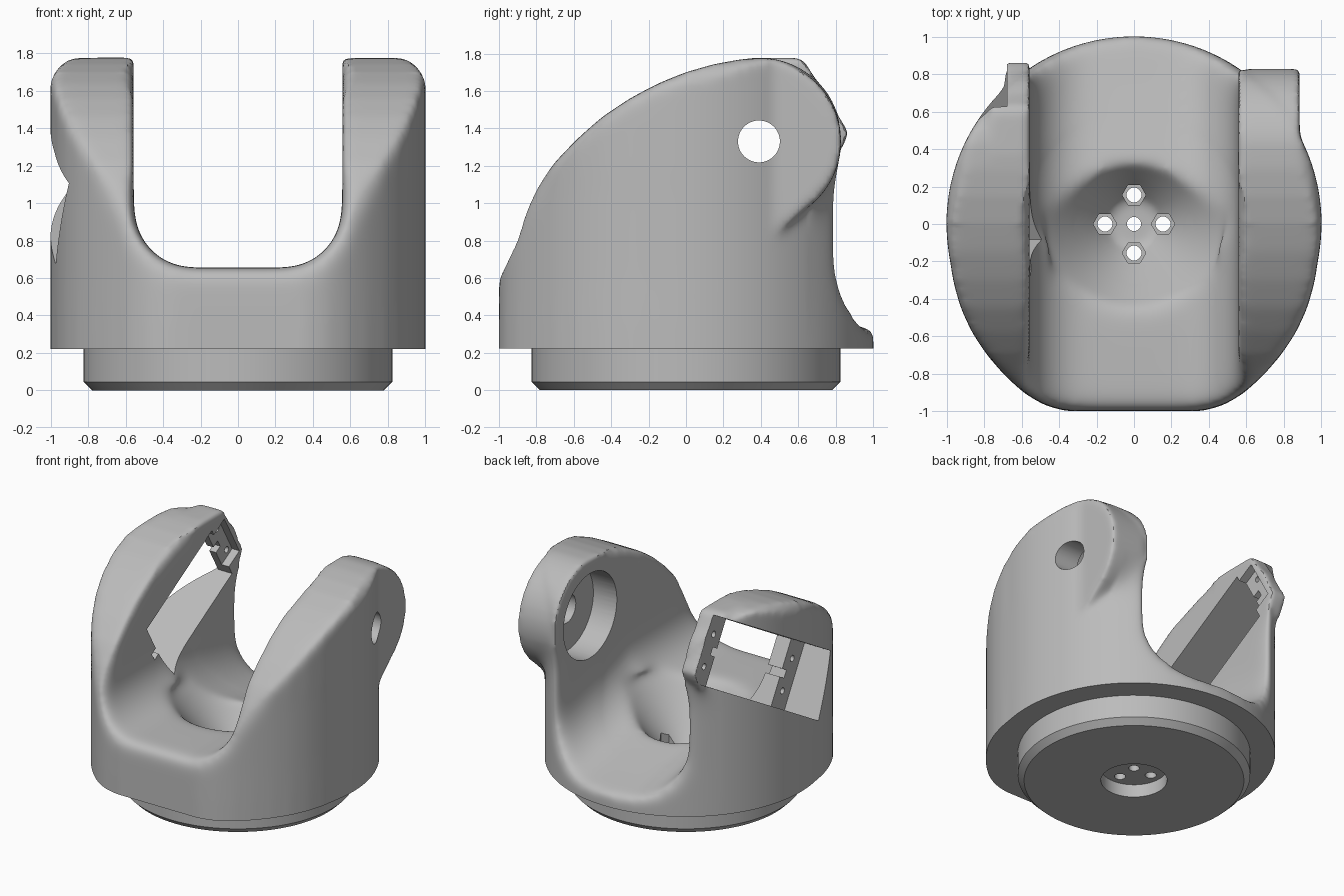
import bpy, bmesh
from math import sin, cos, pi, radians, hypot
from mathutils import Matrix, Vector

if "Cube" in bpy.data.objects:
    bpy.data.objects.remove(bpy.data.objects["Cube"], do_unlink=True)

grey = bpy.data.materials.new("plain_grey")
grey.use_nodes = True
grey.diffuse_color = (0.5, 0.5, 0.5, 1)
grey.node_tree.nodes["Principled BSDF"].inputs["Base Color"].default_value = (0.5, 0.5, 0.5, 1)

PIVOT_Y, PIVOT_Z, BOSS_R = 0.39, 1.33, 0.44
WALL = 0.557         # half width of the channel
SERVO = Matrix.Translation((0, PIVOT_Y, PIVOT_Z)) @ Matrix.Rotation(radians(30), 4, 'X')


def make(name, bm):
    bmesh.ops.recalc_face_normals(bm, faces=bm.faces)
    mesh = bpy.data.meshes.new(name)
    bm.to_mesh(mesh)
    bm.free()
    obj = bpy.data.objects.new(name, mesh)
    bpy.context.collection.objects.link(obj)
    return obj


def loft(name, rings):
    """Closed solid through rings of equal point count."""
    bm = bmesh.new()
    vs = [[bm.verts.new(p) for p in ring] for ring in rings]
    n = len(vs[0])
    for a, b in zip(vs, vs[1:]):
        for i in range(n):
            bm.faces.new((a[i], a[(i + 1) % n], b[(i + 1) % n], b[i]))
    bm.faces.new(vs[0])
    bm.faces.new(vs[-1])
    return make(name, bm)


def prism(name, pts, axis, lo, hi):
    place = {'X': lambda p, d: (d, p[0], p[1]),
             'Y': lambda p, d: (p[0], d, p[1]),
             'Z': lambda p, d: (p[0], p[1], d)}[axis]
    return loft(name, [[place(p, d) for p in pts] for d in (lo, hi)])


def arc(cx, cy, r, a0, a1, n):
    return [(cx + r * cos(radians(a0 + (a1 - a0) * i / n)),
             cy + r * sin(radians(a0 + (a1 - a0) * i / n))) for i in range(n + 1)]


def disc(name, cx, cy, r, axis, lo, hi, n=48):
    return prism(name, arc(cx, cy, r, 0, 360, n)[:-1], axis, lo, hi)


def cone(name, steps, n=64):
    """Turned solid from (radius, z) steps."""
    return loft(name, [[(r * cos(2 * pi * i / n), r * sin(2 * pi * i / n), z)
                        for i in range(n)] for r, z in steps])


def servo_box(name, x, along, across):
    bm = bmesh.new()
    bmesh.ops.create_cube(bm, size=1)
    for v in bm.verts:
        v.co = SERVO @ Vector([lo + (c + 0.5) * (hi - lo)
                               for c, (lo, hi) in zip(v.co, (x, along, across))])
    return make(name, bm)


def apply(obj, kind, **settings):
    mod = obj.modifiers.new(kind.lower(), kind)
    for key, value in settings.items():
        setattr(mod, key, value)
    bpy.context.view_layer.objects.active = obj
    bpy.ops.object.modifier_apply(modifier=mod.name)


def combine(obj, other, operation):
    apply(obj, 'BOOLEAN', object=other, operation=operation, solver='MANIFOLD')
    bpy.data.objects.remove(other, do_unlink=True)


def clamp(value):
    return max(0, min(1, value))


def softness(co):
    """How strongly an edge is rounded: most at the rear rims, least at the arm tips."""
    r = hypot(co.x, co.y)
    if r < 0.6:
        return max(0, min(0.35, r - 0.2))
    low = clamp((1.25 - co.z) / 0.2) * clamp((co.z - 0.25) / 0.35)
    if co.y < 0:
        return max(0.45 * low, 0.15)
    return low if abs(co.x) < 0.76 else 0.04 * low


# Body block: round, with a fuller, squared front
front = [(0.965, -0.31), (0.925, -0.45), (0.865, -0.58), (0.785, -0.7), (0.69, -0.81),
         (0.585, -0.905), (0.475, -0.97), (0.36, -1.0)]
plan = arc(0, 0, 1.002, -12, 192, 110) + [(-x, y) for x, y in front] + front[::-1]
body = prism("turret_body", plan, 'Z', -0.2, 1.9)

# Side outline of the arms
side = [(-1.1, -0.3), (-1.1, 0.45), (-1.0, 0.635), (-0.975, 0.7), (-0.91, 0.84),
        (-0.875, 0.95), (-0.8, 1.08), (-0.7, 1.22), (-0.58, 1.345), (-0.45, 1.46),
        (-0.3, 1.56), (-0.15, 1.64), (0.0, 1.7), (0.15, 1.743), (0.3, 1.77)]
side += arc(PIVOT_Y, PIVOT_Z, BOSS_R + 0.008, 85, 0, 20) + [(1.1, 1.2), (1.1, -0.3)]
combine(body, prism("side_outline", side, 'X', -1.2, 1.2), 'INTERSECT')

# Rounded outer shoulders
shoulder = [(1.05, -0.3), (1.05, 1.4)] + arc(0.82, 1.6, 0.185, 0, 90, 12)
shoulder += [(-x, z) for x, z in shoulder[::-1]]
combine(body, prism("front_outline", shoulder, 'Y', -1.2, 1.2), 'INTERSECT')

# Round pivot boss with a web that runs down into the left arm
bm = bmesh.new()
web = arc(PIVOT_Y, PIVOT_Z, BOSS_R, 0, 360, 48)[:-1] + [(0.43, 0.79)]
for x in (0.6, 0.885):
    for y, z in web:
        bm.verts.new((x, y, z))
hull = bmesh.ops.convex_hull(bm, input=bm.verts[:])
bmesh.ops.delete(bm, geom=hull["geom_interior"], context='VERTS')
combine(body, make("pivot_boss", bm), 'UNION')

# Slanted mounting end of the right arm, with a wider cap above the pocket
mount = [(0.35, 1.1), (0.35, 1.777), (0.6, 1.777), (0.635, 1.755), (0.865, 1.385),
         (0.855, 1.335), (0.72, 1.1)]
combine(body, prism("mounting_end", mount, 'X', -0.69, -0.4), 'UNION')
cap = [(0.35, 1.5), (0.35, 1.777), (0.6, 1.777), (0.635, 1.755), (0.68, 1.6)]
combine(body, prism("mounting_cap", cap, 'X', -0.77, -0.4), 'UNION')

# U channel, which drops towards the back
rings = []
for y in (-1.3, -0.1, 0.0, 0.1, 0.2, 0.3, 0.4, 0.55, 0.7, 0.85, 1.0, 1.3):
    t = max(0, (y + 0.1) / 1.1) ** 0.75
    floor, rx, rz = 0.655 - 0.33 * t, 0.31 + 0.04 * t, 0.32 + 0.07 * t
    half = [(WALL, 2.2)]
    for i in range(17):
        a = pi / 2 * i / 16
        half.append((WALL - rx + rx * cos(a), floor + rz - rz * sin(a)))
    rings.append([(x, y, z) for x, z in half + [(-x, z) for x, z in half[::-1]]])
combine(body, loft("channel", rings), 'DIFFERENCE')

# Funnel in the channel floor
combine(body, cone("funnel", [(0.11, 0.24), (0.13, 0.245), (0.45, 0.64), (0.52, 0.72)]),
        'DIFFERENCE')

# Soften all edges, the low rims most, then trim the underside sharp
apply(body, 'REMESH', mode='VOXEL', voxel_size=0.02)
apply(body, 'SMOOTH', factor=0.5, iterations=11)
rims = body.vertex_groups.new(name="soft_rims")
for v in body.data.vertices:
    rims.add([v.index], softness(v.co), 'REPLACE')
apply(body, 'SMOOTH', factor=0.5, iterations=170, vertex_group="soft_rims")
body.vertex_groups.clear()
combine(body, prism("underside", [(-2, -2), (2, -2), (2, 2), (-2, 2)], 'Z', -1, 0.222),
        'DIFFERENCE')

# Chamfered base disc with a bore
base = cone("base_disc", [(0.78, 0), (0.825, 0.045), (0.825, 0.236)], 96)
combine(body, base, 'UNION')
combine(body, disc("bore", 0, 0, 0.235, 'Z', -0.5, 0.1), 'DIFFERENCE')

# Bolt holes with hexagonal pockets
combine(body, disc("centre_hole", 0, 0, 0.038, 'Z', -0.1, 0.5, 24), 'DIFFERENCE')
for k in range(4):
    x, y = 0.155 * cos(k * pi / 2), 0.155 * sin(k * pi / 2)
    combine(body, disc("bolt_hole", x, y, 0.04, 'Z', -0.1, 0.5, 24), 'DIFFERENCE')
    combine(body, disc("nut_pocket", x, y, 0.063, 'Z', 0.2, 0.42, 6), 'DIFFERENCE')

# Left arm: bearing recess and shaft hole
combine(body, disc("bearing_recess", PIVOT_Y, PIVOT_Z, 0.33, 'X', 0.4, 0.76, 64), 'DIFFERENCE')
combine(body, disc("shaft_hole", PIVOT_Y, PIVOT_Z, 0.112, 'X', 0.5, 1.3), 'DIFFERENCE')

# Right arm: motor pocket, opening and a shallow recess behind the upper tab
combine(body, servo_box("motor_pocket", (-1.3, -0.678), (-0.88, 1.2), (-0.25, 0.25)),
        'DIFFERENCE')
combine(body, servo_box("motor_opening", (-0.8, -0.4), (-0.69, 0.24), (-0.249, 0.249)),
        'DIFFERENCE')
combine(body, servo_box("tab_recess", (-0.62, -0.4), (0.2, 0.39), (-0.17, 0.2)), 'DIFFERENCE')

# Cable notches and screw holes in the mounting tabs
for notch in ((-0.75, -0.6), (0.2, 0.3)):
    combine(body, servo_box("notch", (-0.8, -0.4), notch, (-0.03, 0.03)), 'DIFFERENCE')
for along in (-0.78, 0.34):
    for across in (-0.12, 0.12):
        spot = SERVO @ Vector((0, along, across))
        combine(body, disc("screw_hole", spot.y, spot.z, 0.024, 'X', -0.8, -0.61, 16),
                'DIFFERENCE')

# Finish
body.data.materials.clear()
body.data.materials.append(grey)
for face in body.data.polygons:
    face.material_index = 0
bpy.ops.object.select_all(action='DESELECT')
body.select_set(True)
bpy.context.view_layer.objects.active = body
bpy.ops.object.shade_smooth_by_angle(angle=radians(36))
